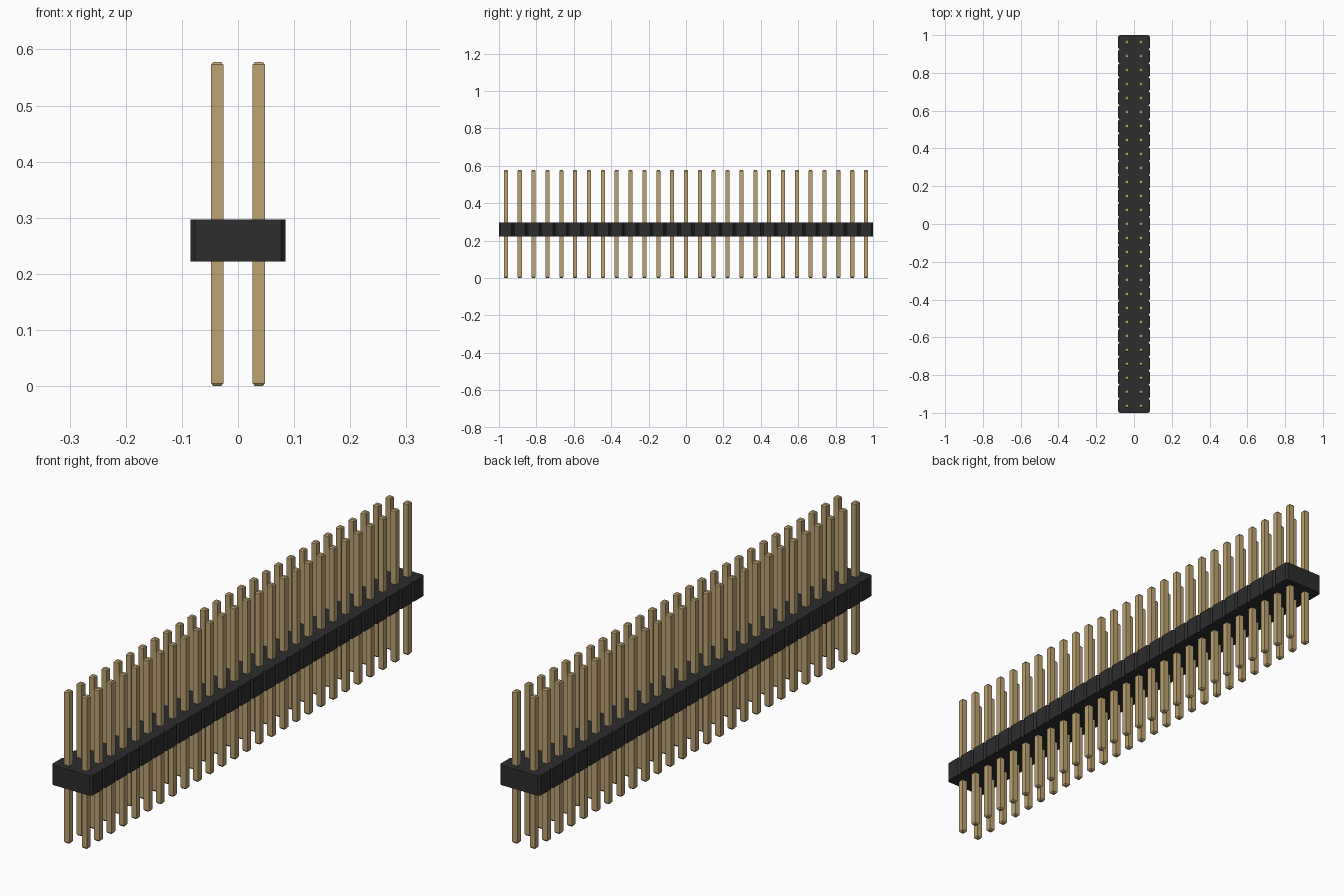
import bpy
import bmesh

PINS = 27                 # pins per row
PITCH = 2 / PINS
HALF_W = 0.085            # housing half width
NOTCH = 0.008             # corner chamfer of each housing segment
BODY_Z = (0.222, 0.297)
HEIGHT = 0.578
PIN_HALF, TIP_HALF, TIP = 0.0108, 0.007, 0.005

cube = bpy.data.objects.get("Cube")
if cube:
    bpy.data.objects.remove(cube, do_unlink=True)


def material(name, rgb):
    m = bpy.data.materials.new(name)
    m.use_nodes = True
    m.diffuse_color = (*rgb, 1)
    m.node_tree.nodes["Principled BSDF"].inputs["Base Color"].default_value = (*rgb, 1)
    return m


def finish(bm, name, mat):
    bmesh.ops.recalc_face_normals(bm, faces=bm.faces)
    mesh = bpy.data.meshes.new(name)
    bm.to_mesh(mesh)
    bm.free()
    mesh.materials.append(mat)
    obj = bpy.data.objects.new(name, mesh)
    bpy.context.collection.objects.link(obj)
    return obj


black = material("black plastic", (0.026, 0.026, 0.026))
gold = material("brass gold", (0.51, 0.37, 0.17))

# Housing: one outline with a V notch between neighbouring segments, extruded up
side = []
for i in range(PINS):
    y0 = -1 + i * PITCH
    y1 = y0 + PITCH
    side += [(HALF_W - NOTCH, y0), (HALF_W, y0 + NOTCH), (HALF_W, y1 - NOTCH)]
side.append((HALF_W - NOTCH, 1))
outline = side + [(-x, y) for x, y in reversed(side)]
bm = bmesh.new()
base = bm.faces.new([bm.verts.new((x, y, BODY_Z[0])) for x, y in outline])
top = bmesh.ops.extrude_face_region(bm, geom=[base], use_keep_orig=True)["geom"]
bmesh.ops.translate(bm, vec=(0, 0, BODY_Z[1] - BODY_Z[0]),
                    verts=[v for v in top if isinstance(v, bmesh.types.BMVert)])
finish(bm, "housing", black)


# Pin rows: square posts with tapered tips at both ends, repeated along y
def pin_row(name, x):
    bm = bmesh.new()
    rings = []
    for z, h in ((0, TIP_HALF), (TIP, PIN_HALF),
                 (HEIGHT - TIP, PIN_HALF), (HEIGHT, TIP_HALF)):
        rings.append([bm.verts.new((sx * h, sy * h, z))
                      for sx, sy in ((-1, -1), (1, -1), (1, 1), (-1, 1))])
    bm.faces.new(rings[0])
    bm.faces.new(rings[-1])
    for a, b in zip(rings, rings[1:]):
        for i in range(4):
            j = (i + 1) % 4
            bm.faces.new((a[i], a[j], b[j], b[i]))
    row = finish(bm, name, gold)
    row.location = (x, -1 + PITCH / 2, 0)
    array = row.modifiers.new("repeat", 'ARRAY')
    array.count = PINS
    array.use_relative_offset = False
    array.use_constant_offset = True
    array.constant_offset_displace = (0, PITCH, 0)


pin_row("left_pin_row", PITCH / 2)
pin_row("right_pin_row", -PITCH / 2)
